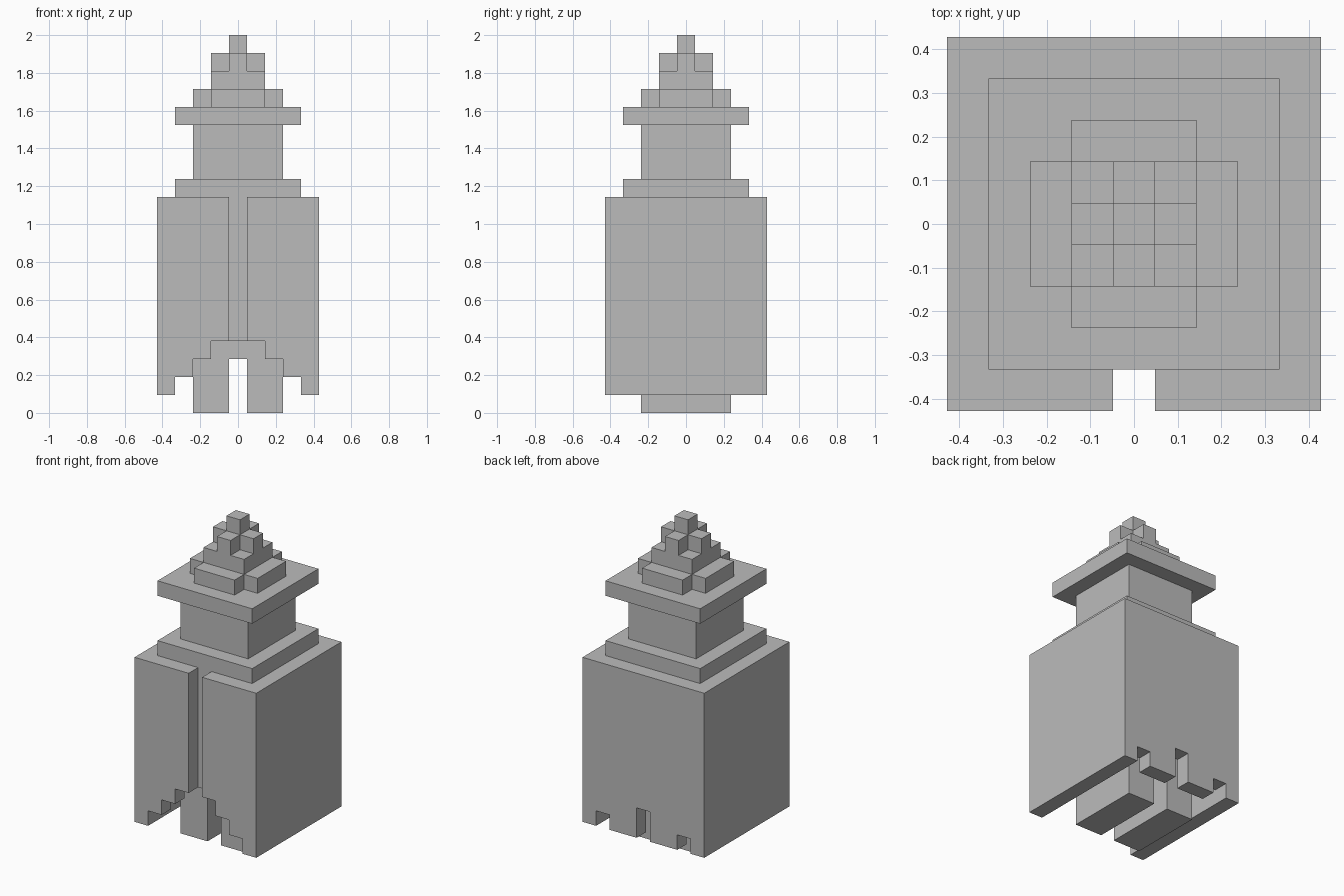
import bpy, bmesh
from mathutils import Vector

if "Cube" in bpy.data.objects:
    bpy.data.objects.remove(bpy.data.objects["Cube"])

U = 2 / 21  # one block

# single flat colour
grey = bpy.data.materials.new("stone_grey")
grey.use_nodes = True
colour = (0.5, 0.5, 0.5, 1)
grey.diffuse_color = colour
grey.node_tree.nodes["Principled BSDF"].inputs["Base Color"].default_value = colour


def prism(name, outline, start, end, axis="z"):
    """Extrude an outline from start to end; xy outline along z, or xz outline along y."""
    def place(a, b, depth):
        return Vector((a, b, depth) if axis == "z" else (a, depth, b)) * U
    bm = bmesh.new()
    face = bm.faces.new([bm.verts.new(place(a, b, start)) for a, b in outline])
    swept = bmesh.ops.extrude_face_region(bm, geom=[face], use_keep_orig=True)
    verts = [g for g in swept["geom"] if isinstance(g, bmesh.types.BMVert)]
    bmesh.ops.translate(bm, verts=verts, vec=place(0, 0, end - start))
    bmesh.ops.recalc_face_normals(bm, faces=bm.faces)
    mesh = bpy.data.meshes.new(name)
    bm.to_mesh(mesh)
    bm.free()
    mesh.materials.append(grey)
    obj = bpy.data.objects.new(name, mesh)
    bpy.context.collection.objects.link(obj)
    return obj


def rect(x0, x1, y0, y1):
    return [(x0, y0), (x1, y0), (x1, y1), (x0, y1)]


def square(name, half, z0, z1):
    return prism(name, rect(-half, half, -half, half), z0, z1)


def cross(name, long, short, z0, z1):
    quarter = [(long, -short), (long, short), (short, short)]
    outline = []
    for _ in range(4):
        outline += quarter
        quarter = [(-y, x) for x, y in quarter]
    return prism(name, outline, z0, z1)


def hem(start, heights):
    """Stepped lower edge, one block per height, as an xz polyline."""
    points = []
    for i, h in enumerate(heights):
        if not i or h != heights[i - 1]:
            if i:
                points.append((start + i, heights[i - 1]))
            points.append((start + i, h))
    return points + [(start + len(heights), heights[-1])]


ROBE_TOP = 12

# legs, hips and body core
for side, name in ((1, "left"), (-1, "right")):
    prism(name + "_leg", rect(0.5 * side, 2.5 * side, -2.5, 2.5), 0, 3)
square("hips", 2.5, 3, 4)
square("body_core", 3.5, 4, ROBE_TOP)

# robe: side walls and stepped front panels, mirrored
front_hem = hem(0.5, [4, 3, 2, 1]) + [(4.5, ROBE_TOP), (0.5, ROBE_TOP)]
for side, name in ((1, "left"), (-1, "right")):
    prism(name + "_robe_front", [(x * side, z) for x, z in front_hem], -4.5, -3.5, "y")
    prism(name + "_robe_side", rect(3.5 * side, 4.5 * side, -3.5, 3.5), 1, ROBE_TOP)

# robe back with three notches in the hem
back_hem = hem(-4.5, [1, 2, 1, 1, 3, 1, 1, 2, 1])
prism("robe_back", back_hem + [(4.5, ROBE_TOP), (-4.5, ROBE_TOP)], 3.5, 4.5, "y")

# shoulders, head and stepped hat
square("shoulders", 3.5, 12, 13)
square("head", 2.5, 13, 16)
square("hat_brim", 3.5, 16, 17)
cross("hat_base", 2.5, 1.5, 17, 18)
square("hat_middle", 1.5, 18, 19)
cross("hat_upper", 1.5, 0.5, 19, 20)
square("hat_tip", 0.5, 20, 21)
